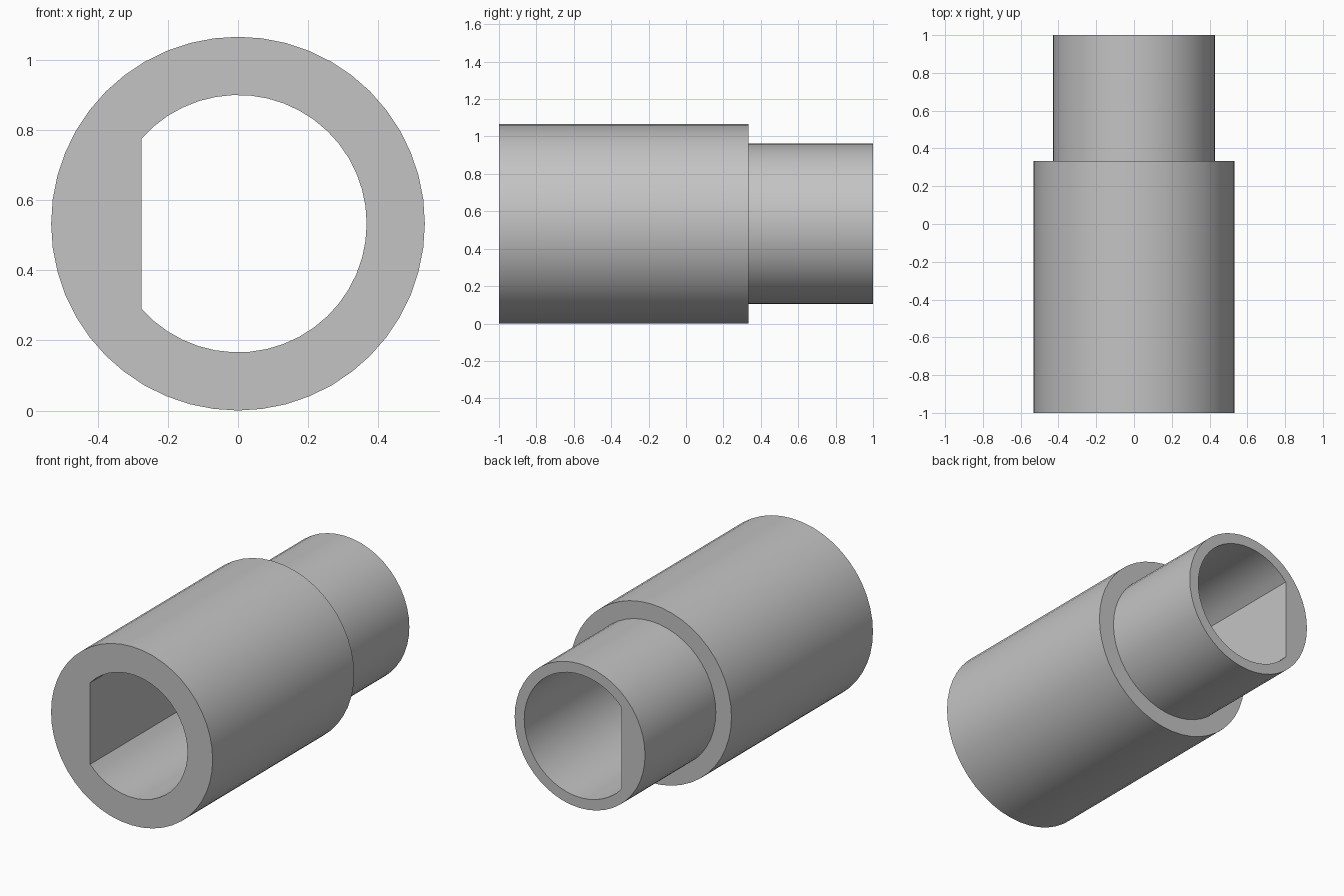
import bpy
import bmesh
from math import acos, cos, sin, pi, radians

cube = bpy.data.objects.get("Cube")
if cube:
    bpy.data.objects.remove(cube, do_unlink=True)

SIDES = 48
BODY_R, NECK_R, BORE_R = 0.533, 0.43, 0.367
FLAT_X = -0.275
STEP_Y = 0.333

# Plain grey material
grey = bpy.data.materials.new("grey")
grey.use_nodes = True
colour = (0.55, 0.55, 0.55, 1)
grey.diffuse_color = colour
grey.node_tree.nodes["Principled BSDF"].inputs["Base Color"].default_value = colour


def circle(radius):
    return [(radius * cos(2 * pi * i / SIDES), radius * sin(2 * pi * i / SIDES))
            for i in range(SIDES)]


def d_shape(radius, flat_x):
    """Circle cut off by a vertical flat, with the same point count."""
    corner = acos(flat_x / radius)
    last = SIDES * 3 // 8
    points = []
    for i in range(SIDES):
        k = i if i <= SIDES // 2 else i - SIDES
        if abs(k) <= last:
            a = corner * k / last
            points.append((radius * cos(a), radius * sin(a)))
        else:
            side = 1 if k > 0 else -1
            t = (SIDES // 2 - abs(k)) / (SIDES // 2 - last)
            points.append((flat_x, side * t * radius * sin(corner)))
    return points


# Rings run along the outside of the sleeve, then back through the bore
bore = d_shape(BORE_R, FLAT_X)
sections = [
    (circle(BODY_R), -1), (circle(BODY_R), STEP_Y),
    (circle(NECK_R), STEP_Y), (circle(NECK_R), 1),
    (bore, 1), (bore, -1),
]
bm = bmesh.new()
rings = [[bm.verts.new((x, y, z + BODY_R)) for x, z in pts] for pts, y in sections]
for a, b in zip(rings, rings[1:] + rings[:1]):
    for i in range(SIDES):
        j = (i + 1) % SIDES
        bm.faces.new((a[i], a[j], b[j], b[i]))
bmesh.ops.recalc_face_normals(bm, faces=bm.faces)

# Stepped sleeve
mesh = bpy.data.meshes.new("stepped_sleeve")
bm.to_mesh(mesh)
bm.free()
mesh.materials.append(grey)
sleeve = bpy.data.objects.new("stepped_sleeve", mesh)
bpy.context.collection.objects.link(sleeve)
bpy.ops.object.select_all(action="DESELECT")
sleeve.select_set(True)
bpy.context.view_layer.objects.active = sleeve
bpy.ops.object.shade_smooth_by_angle(angle=radians(30))
